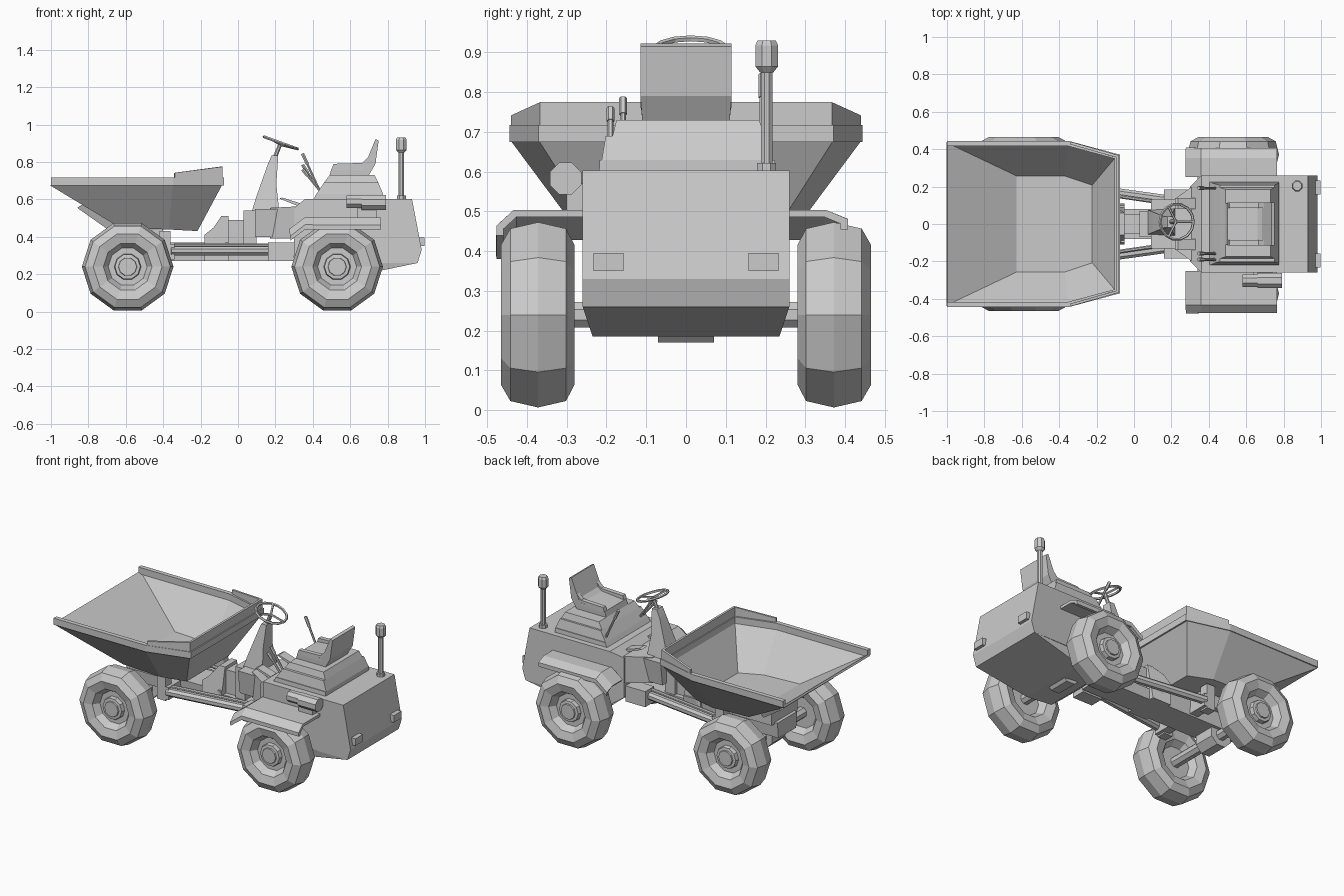
import bpy, bmesh, math
from mathutils import Vector, Matrix

if "Cube" in bpy.data.objects:
    bpy.data.objects.remove(bpy.data.objects["Cube"])


def finish(name, bm, solid=0.0):
    bmesh.ops.remove_doubles(bm, verts=bm.verts, dist=1e-5)
    bmesh.ops.recalc_face_normals(bm, faces=bm.faces)
    me = bpy.data.meshes.new(name)
    bm.to_mesh(me)
    bm.free()
    ob = bpy.data.objects.new(name, me)
    bpy.context.collection.objects.link(ob)
    if solid:
        m = ob.modifiers.new("thickness", 'SOLIDIFY')
        m.thickness, m.offset, m.use_even_offset = solid, 0, True
    return ob


def prism(name, prof, yc=0.0):
    """Side profile of (x, z, half width) points, extruded both ways in y."""
    bm = bmesh.new()
    a = [bm.verts.new((x, yc - w, z)) for x, z, w in prof]
    b = [bm.verts.new((x, yc + w, z)) for x, z, w in prof]
    bm.faces.new(a)
    bm.faces.new(b[::-1])
    n = len(prof)
    for i in range(n):
        j = (i + 1) % n
        bm.faces.new((a[i], a[j], b[j], b[i]))
    return finish(name, bm)


def box(name, x0, x1, y0, y1, z0, z1):
    w = (y1 - y0) / 2
    return prism(name, [(x0, z0, w), (x1, z0, w), (x1, z1, w), (x0, z1, w)], (y0 + y1) / 2)


def taper(name, x0, x1, w0, z0, x2, x3, w1, z1, yc=0.0):
    return prism(name, [(x0, z0, w0), (x1, z0, w0), (x3, z1, w1), (x2, z1, w1)], yc)


def rod(name, p, q, r, r2=None, n=8):
    p, q = Vector(p), Vector(q)
    d = q - p
    rot = d.to_track_quat('Z', 'Y').to_matrix().to_4x4()
    bm = bmesh.new()
    bmesh.ops.create_cone(bm, cap_ends=True, segments=n, radius1=r, radius2=r2 or r,
                          depth=d.length, matrix=Matrix.Translation((p + q) / 2) @ rot
                          @ Matrix.Rotation(math.pi / n, 4, 'Z'))
    return finish(name, bm)


def wheel(name, cx, cz, side):
    prof = [(0, .335), (.06, .335), (.10, .335), (.128, .295), (.184, .28), (.228, .302),
            (.245, .372), (.228, .442), (.184, .466), (.13, .452), (.104, .41), (.072, .41),
            (.068, .435), (.05, .437), (.048, .445), (0, .445)]
    bm = bmesh.new()
    rings = []
    for r, y in prof:
        rings.append([bm.verts.new((cx + r * math.sin(t), side * y, cz + r * math.cos(t)))
                      for t in [math.radians(18 + 36 * k) for k in range(10)]])
    for a, b in zip(rings, rings[1:]):
        for k in range(10):
            j = (k + 1) % 10
            bm.faces.new((a[k], a[j], b[j], b[k]))
    bmesh.ops.dissolve_degenerate(bm, dist=1e-5, edges=bm.edges)
    return finish(name, bm)


def ribbon(name, half, solid):
    """Upright sheet through (x, y, z low, z high) points and their mirror image."""
    pts = half + [(x, -y, a, b) for x, y, a, b in half[::-1]]
    bm = bmesh.new()
    cols = [(bm.verts.new((x, y, a)), bm.verts.new((x, y, b))) for x, y, a, b in pts]
    for c, d in zip(cols, cols[1:]):
        bm.faces.new((c[0], d[0], d[1], c[1]))
    return finish(name, bm, solid)


# wheels and axles
for label, cx in (("front", -.59), ("rear", .53)):
    for s, sn in ((-1, "right"), (1, "left")):
        wheel(f"{label}_wheel_{sn}", cx, .24, s)
    rod(f"{label}_axle", (cx, -.345, .24), (cx, .345, .24), .035)
    rod(f"{label}_differential", (cx, -.07, .24), (cx, .07, .24), .075)

# skip: sloping shell, rim band and raised back lip
bm = bmesh.new()
rim = [(-1, .435, .68), (-.35, .435, .68), (-.09, .365, .68)]
floor = [(-.63, .26, .455), (-.37, .26, .445), (-.22, .21, .437)]
ring = lambda h: [bm.verts.new(p) for p in h + [(x, -y, z) for x, y, z in h[::-1]]]
top, low = ring(rim), ring(floor)
for i in range(6):
    j = (i + 1) % 6
    bm.faces.new((top[i], top[j], low[j], low[i]))
bm.faces.new((low[0], low[1], low[4], low[5]))
bm.faces.new((low[1], low[2], low[3], low[4]))
finish("skip_shell", bm, .012)
ribbon("skip_rim", [(-1, .43, .675, .717), (-.35, .43, .675, .717), (-.09, .36, .675, .717)], .028)
ribbon("skip_back_lip", [(-.34, .433, .71, .742), (-.09, .362, .71, .775)], .014)
prism("skip_stiffener", [(-.86, .555, .27), (-.83, .575, .27), (-.66, .47, .2), (-.69, .435, .2)])

# front chassis, skip supports and pivot
taper("front_chassis", -.72, -.05, .09, .27, -.72, -.05, .1, .37)
box("skip_cradle", -.70, -.40, -.13, .13, .36, .44)
for s in (-1, 1):
    box("front_arm", -.42, -.36, s * .19 - .03, s * .19 + .03, .27, .43)
box("front_crossbar", -.40, -.34, -.22, .22, .28, .36)
prism("skip_hinge_block", [(-.18, .27, .11), (-.05, .27, .11), (-.05, .51, .06),
                           (-.09, .51, .06), (-.13, .45, .11), (-.18, .41, .11)])
box("pivot_post", -.05, .03, -.05, .05, .34, .49)
box("pivot_block", .03, .10, -.07, .07, .33, .54)
box("pivot_plate", -.05, .32, -.08, .08, .27, .34)

# steering rams
for s in (-1, 1):
    rod("ram_tube", (-.36, s * .205, .325), (.18, s * .13, .325), .026)
    rod("ram_guide", (-.34, s * .185, .355), (.18, s * .11, .355), .011)
    box("ram_mount", .16, .30, s * .14 - .045, s * .14 + .045, .27, .37)

# rear body and cab floor
prism("rear_body", [(.30, .30, .2), (.36, .26, .26), (.96, .26, .26), (.982, .33, .26),
                    (.93, .603, .26), (.36, .603, .26), (.30, .555, .2)])
prism("rear_body_underside", [(.34, .265, .25), (.96, .265, .26), (.96, .26, .26),
                              (.60, .185, .235), (.42, .2, .235)])
taper("cab_floor", .09, .31, .11, .40, .09, .31, .13, .55)
prism("cab_floor_sides", [(.17, .39, .10), (.31, .39, .2), (.31, .562, .2), (.17, .555, .10)])
for s in (-1, 1):
    y = s * .195
    box("rear_lamp", .94, .998, y - .038, y + .038, .35, .395)
    prism("pedal", [(.22, .605, .03), (.235, .61, .03), (.33, .58, .03), (.32, .565, .03)], s * .11)

# engine cover steps
taper("engine_cover_base", .40, .775, .222, .595, .42, .775, .22, .63, .003)
taper("engine_cover", .42, .775, .215, .63, .46, .75, .205, .69, .003)
taper("seat_plinth", .46, .75, .19, .69, .49, .73, .18, .73, .005)

# seat
prism("seat", [(.49, .73, .11), (.70, .73, .11), (.735, .79, .115), (.752, .915, .115),
               (.735, .922, .115), (.685, .80, .115), (.66, .78, .115), (.50, .765, .11)])
for s in (-1, 1):
    prism("seat_bolster", [(.50, .76, .014), (.67, .76, .014), (.70, .83, .014),
                           (.665, .795, .014), (.51, .79, .014)], s * .10)

# mudguards, the right one reaches further out
for s, sn, yo, ye, ze in ((-1, "right", .43, .468, .46), (1, "left", .35, .398, .475)):
    bm = bmesh.new()
    rows = [[bm.verts.new((x, s * y, z + dz)) for y, z in
             ((.25, .495), (yo, .495), (ye, ze), (ye, ze - .02))]
            for x, dz in ((.28, -.06), (.36, 0), (.765, 0))]
    for a, b in zip(rows, rows[1:]):
        for k in range(3):
            bm.faces.new((a[k], a[k + 1], b[k + 1], b[k]))
    finish(f"mudguard_{sn}", bm, .018)

# steering column and wheel
prism("steering_column", [(.075, .54, .065), (.22, .54, .075), (.205, .68, .05), (.215, .835, .03),
                          (.18, .835, .03), (.16, .79, .03), (.10, .62, .055)], .01)
hub = Vector((.225, .012, .893))
tilt = Matrix.Translation(hub) @ Matrix.Rotation(math.radians(20), 4, 'Y')
rod("steering_shaft", (.195, .012, .82), hub, .012)
bpy.ops.mesh.primitive_torus_add(major_segments=14, minor_segments=5,
                                 major_radius=.095, minor_radius=.008)
grip = bpy.context.object
grip.name = "steering_wheel"
grip.matrix_world = tilt @ Matrix.Translation((0, 0, .01))
for k in range(3):
    t = k * math.tau / 3
    rod("steering_spoke", hub, tilt @ Vector((.093 * math.cos(t), .093 * math.sin(t), .01)), .007, n=5)

# control levers
for y, z, r in ((-.19, .76, .007), (-.158, .785, .007), (.192, .845, .007)):
    foot, head = Vector((.435, y, .65)), Vector((.345, y, z))
    rod("lever", foot, head, r, n=6)
    rod("lever_grip", foot.lerp(head, .7), head, .010, n=6)

# exhaust
rod("exhaust_base", (.873, .203, .60), (.873, .203, .622), .026)
rod("exhaust_pipe", (.873, .203, .60), (.873, .203, .86), .016)
rod("exhaust_neck", (.873, .203, .85), (.873, .203, .865), .018, .031)
rod("exhaust_cap", (.873, .203, .865), (.873, .203, .918), .031)
rod("exhaust_top", (.873, .203, .918), (.873, .203, .93), .031, .025)

# air filter on the right side
rod("air_filter_body", (.58, -.303, .588), (.68, -.303, .588), .036)
rod("air_filter_can", (.66, -.303, .583), (.79, -.303, .583), .043)
box("air_filter_bracket", .64, .74, -.30, -.25, .50, .57)
